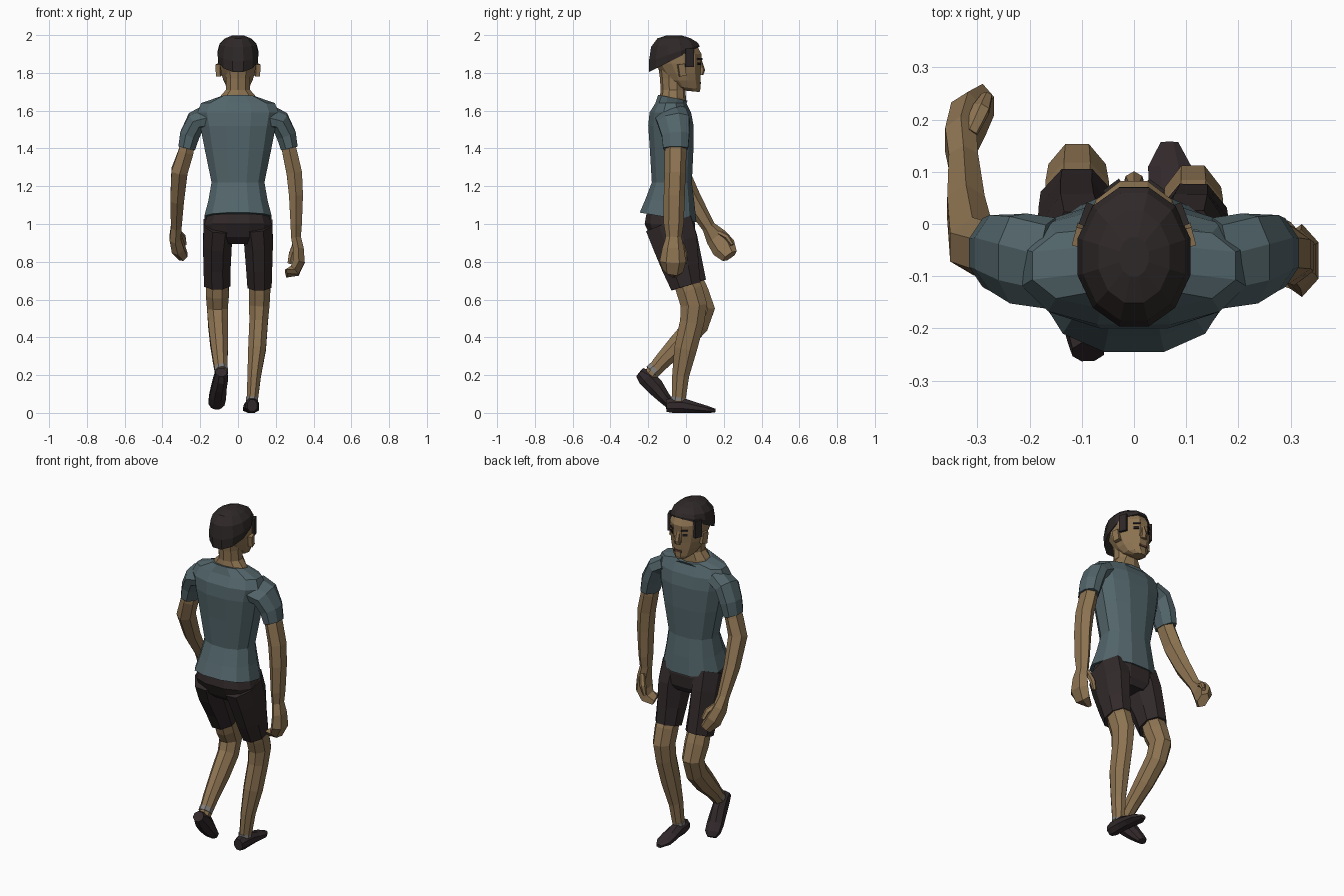
import bpy, bmesh, math
from mathutils import Vector, Matrix


def material(name, rgb):
    m = bpy.data.materials.new(name)
    m.diffuse_color = (*rgb, 1)
    return m


SKIN = material("skin", (0.27, 0.175, 0.085))
SHIRT = material("shirt_blue_grey", (0.085, 0.13, 0.145))
SHORTS = material("shorts_dark", (0.031, 0.022, 0.023))
HAIR = material("hair_dark", (0.028, 0.021, 0.021))
SHOE = material("shoe_dark", (0.032, 0.022, 0.024))
SOCK = material("sock_grey", (0.22, 0.21, 0.20))
EYE = material("eye_black", (0.012, 0.010, 0.010))
LIP = material("lip_brown", (0.10, 0.05, 0.032))


def finish(name, bm, mat):
    bmesh.ops.recalc_face_normals(bm, faces=bm.faces)
    me = bpy.data.meshes.new(name)
    bm.to_mesh(me)
    bm.free()
    me.materials.append(mat)
    ob = bpy.data.objects.new(name, me)
    bpy.context.collection.objects.link(ob)
    return ob


def tube(name, pts, mat, n=8, p=1.0):
    """Loft rings (x, y, z, half_width, half_depth[, slope]).
    With a slope the ring is level, tilted along y; otherwise it follows the path."""
    power = lambda v: math.copysign(abs(v) ** p, v)
    ang = [2 * math.pi * (i + 0.5) / n for i in range(n)]
    cs = [power(math.cos(a)) for a in ang]
    sn = [power(math.sin(a)) for a in ang]
    mc, ms = max(cs), max(sn)
    bm = bmesh.new()
    rings = []
    for i, q in enumerate(pts):
        c = Vector(q[:3])
        if len(q) > 5:
            u, v = Vector((1, 0, 0)), Vector((0, 1, q[5]))
        else:
            t = Vector(pts[min(i + 1, len(pts) - 1)][:3]) - Vector(pts[max(i - 1, 0)][:3])
            t.normalize()
            u = Vector((1, 0, 0))
            u = (u - t * t.dot(u)).normalized()
            v = t.cross(u)
        rings.append([bm.verts.new(c + u * q[3] * cs[k] / mc + v * q[4] * sn[k] / ms)
                      for k in range(n)])
    for a, b in zip(rings, rings[1:]):
        for k in range(n):
            j = (k + 1) % n
            bm.faces.new((a[k], a[j], b[j], b[k]))
    bm.faces.new(rings[0])
    bm.faces.new(rings[-1])
    return finish(name, bm, mat)


def box(name, loc, size, mat, turn=0, lean=0):
    bm = bmesh.new()
    m = (Matrix.Translation(loc) @ Matrix.Rotation(turn, 4, 'Z')
         @ Matrix.Rotation(lean, 4, 'X') @ Matrix.Diagonal((*size, 1)))
    bmesh.ops.create_cube(bm, size=1, matrix=m)
    return finish(name, bm, mat)


# Torso: shirt and pelvis of the shorts
tube("shirt", [
    (0, -.095, 1.035, .178, .150, -.167), (0, -.085, 1.12, .157, .130, -.08),
    (0, -.075, 1.22, .140, .106, 0), (0, -.076, 1.39, .175, .115, 0),
    (0, -.080, 1.52, .200, .120, 0), (0, -.083, 1.59, .215, .110, 0),
    (0, -.080, 1.64, .195, .082, 0), (0, -.070, 1.668, .100, .078, -.2)], SHIRT, 12, .85)
tube("shorts_hips", [
    (0, -.090, 1.08, .150, .115, 0), (0, -.085, 1.00, .178, .134, 0),
    (0, -.070, .93, .172, .115, 0), (0, -.060, .895, .110, .085, 0)], SHORTS, 12, .8)

# Sleeves
for side, s in (("left", -1), ("right", 1)):
    tube(side + "_sleeve", [
        (s * .160, -.075, 1.57, .055, .085), (s * .222, -.066, 1.545, .052, .085),
        (s * .256, -.055, 1.47, .052, .073), (s * .272, -.055, 1.40, .045, .066)], SHIRT, 8)

# Arms with hands: right hangs down, left swings forward
tube("right_arm", [
    (.262, -.055, 1.44, .036, .053), (.274, -.055, 1.38, .039, .058),
    (.298, -.058, 1.27, .041, .056), (.307, -.062, 1.15, .037, .056),
    (.308, -.065, 1.00, .030, .053), (.307, -.065, .93, .026, .042),
    (.320, -.068, .87, .028, .058), (.322, -.070, .80, .032, .070),
    (.300, -.070, .752, .030, .055), (.255, -.080, .738, .014, .035)], SKIN, 6)
tube("left_arm", [
    (-.262, -.055, 1.44, .036, .053), (-.276, -.055, 1.38, .040, .058),
    (-.310, -.042, 1.28, .043, .058), (-.322, .030, 1.13, .036, .052),
    (-.327, .120, .985, .028, .036), (-.332, .160, .93, .030, .058),
    (-.318, .200, .875, .034, .066), (-.290, .232, .83, .024, .045)], SKIN, 6)
# Thumbs
tube("right_thumb", [(.305, -.025, .90, .014, .014), (.285, -.005, .84, .016, .016),
                     (.272, -.005, .79, .010, .010)], SKIN, 6)
tube("left_thumb", [(-.315, .175, .955, .014, .014), (-.293, .22, .93, .016, .016),
                    (-.282, .245, .89, .010, .010)], SKIN, 6)

# Shorts legs
tube("shorts_right_leg", [
    (.100, -.092, 1.00, .082, .125), (.109, -.058, .90, .076, .120),
    (.112, -.028, .77, .069, .098), (.114, 0, .67, .064, .080)], SHORTS, 8)
tube("shorts_left_leg", [
    (-.100, -.092, 1.00, .082, .125), (-.109, -.052, .90, .076, .118),
    (-.111, -.005, .78, .072, .095), (-.109, .030, .68, .070, .080)], SHORTS, 8)

# Bare legs: right planted, left trailing with bent knee
tube("right_leg", [
    (.113, -.008, .71, .055, .062), (.114, .018, .65, .057, .070),
    (.113, .042, .57, .054, .070), (.109, .032, .48, .049, .064),
    (.101, -.002, .34, .047, .060), (.086, -.028, .20, .036, .045),
    (.075, -.040, .06, .029, .036)], SKIN, 8)
tube("left_leg", [
    (-.109, .025, .71, .058, .062), (-.109, .055, .63, .061, .068),
    (-.109, .088, .55, .055, .065), (-.106, .060, .47, .052, .062),
    (-.100, -.030, .37, .047, .058), (-.094, -.120, .28, .039, .044),
    (-.088, -.190, .20, .031, .035)], SKIN, 8)

# Socks
tube("right_sock", [(.075, -.040, .085, .032, .039), (.075, -.041, .065, .032, .039)], SOCK, 8)
tube("left_sock", [(-.090, -.163, .235, .035, .039), (-.088, -.181, .217, .035, .039)], SOCK, 8)

# Shoes
tube("right_shoe", [
    (.075, -.105, .038, .026, .032), (.074, -.070, .040, .035, .040),
    (.073, -.010, .038, .037, .038), (.071, .050, .028, .041, .028),
    (.068, .110, .019, .041, .019), (.068, .156, .011, .017, .010)], SHOE, 8)
tube("left_shoe", [
    (-.088, -.245, .215, .030, .028), (-.090, -.212, .188, .037, .046),
    (-.100, -.165, .140, .040, .046), (-.108, -.120, .085, .045, .034),
    (-.114, -.088, .050, .043, .026), (-.118, -.072, .027, .025, .015)], SHOE, 8)

# Neck and head
tube("neck", [
    (0, -.068, 1.64, .108, .066, -.2), (0, -.069, 1.675, .092, .068, -.15),
    (0, -.068, 1.71, .064, .066, 0), (0, -.068, 1.77, .064, .070, 0),
    (0, -.070, 1.82, .070, .075, 0)], SKIN, 10)
tube("head", [
    (0, .036, 1.702, .034, .036, -.1), (0, .004, 1.722, .058, .072, -.1),
    (0, -.015, 1.76, .077, .091, 0), (0, -.027, 1.80, .089, .103, 0),
    (0, -.043, 1.85, .097, .123, 0), (0, -.050, 1.90, .099, .132, 0),
    (0, -.060, 1.95, .088, .114, 0), (0, -.060, 1.98, .055, .075, 0)], SKIN, 12)

# Hair cap, low at the nape and high over the forehead
tube("hair", [
    (0, -.062, 1.872, .103, .133, .5), (0, -.063, 1.905, .108, .133, .32),
    (0, -.063, 1.950, .098, .122, .10), (0, -.063, 1.983, .068, .088, 0),
    (0, -.063, 1.999, .028, .038, 0)], HAIR, 12)

# Nose and mouth
tube("nose", [(0, .073, 1.872, .009, .009, 0), (0, .083, 1.815, .016, .018, 0),
              (0, .078, 1.790, .018, .014, 0)], SKIN, 6)
box("mouth", (0, .076, 1.747), (.046, .008, .012), LIP)

# Paired face details
for side, s in (("left", -1), ("right", 1)):
    box(side + "_ear", (s * .102, -.022, 1.815), (.024, .036, .064), SKIN, s * .25, .15)
    box(side + "_sideburn", (s * .090, .018, 1.88), (.018, .044, .100), HAIR, s * .35)
    box(side + "_eye", (s * .042, .0690, 1.848), (.028, .008, .014), EYE, -s * .63)
    box(side + "_eyebrow", (s * .042, .0725, 1.874), (.038, .008, .009), HAIR, -s * .63)
